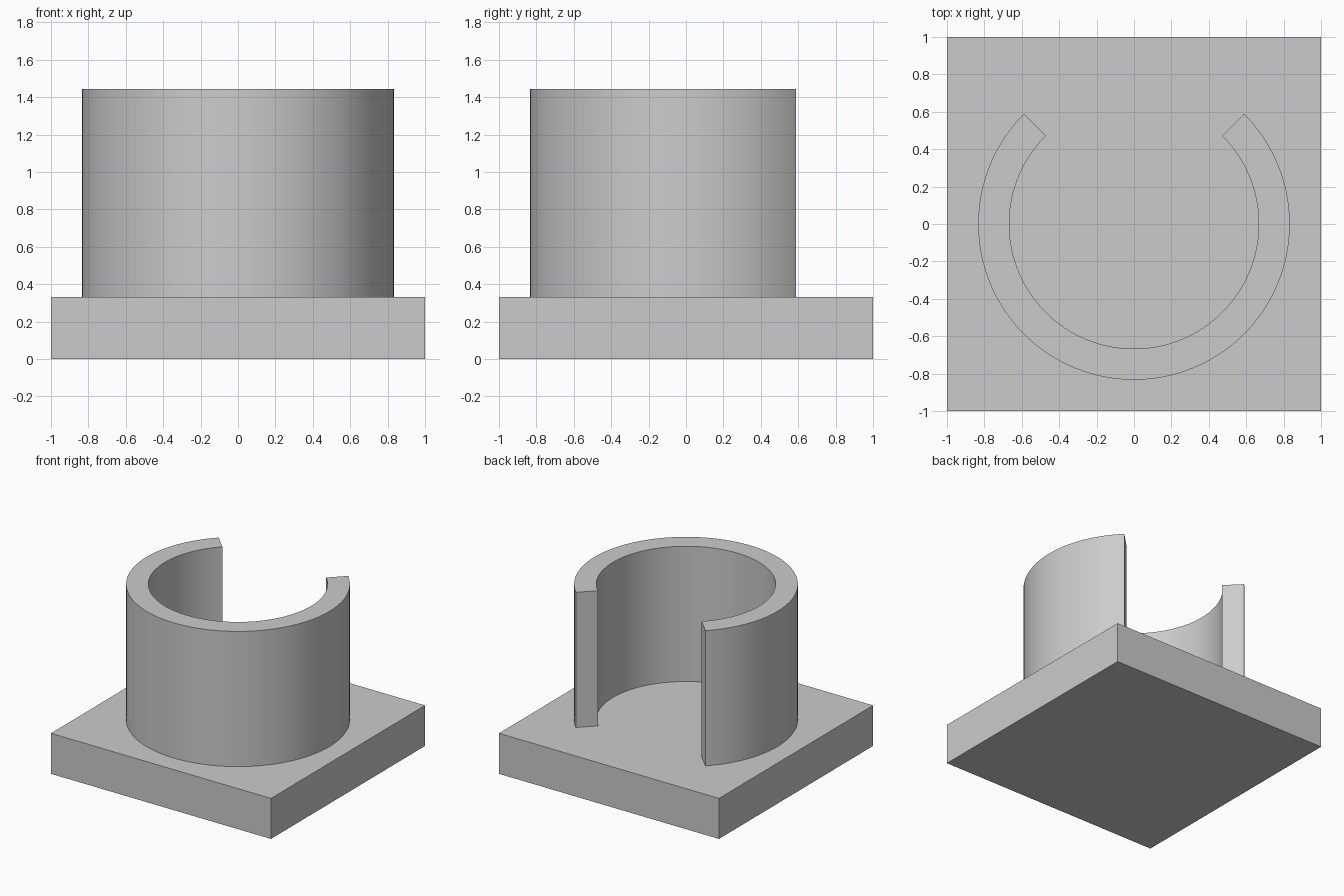
import bpy, bmesh
from math import sin, cos, pi, radians

cube = bpy.data.objects.get("Cube")
if cube:
    bpy.data.objects.remove(cube, do_unlink=True)

BASE_TOP, WALL_TOP = 0.333, 1.444
OUTER, INNER = 0.833, 0.667
SEGMENTS = 96

grey = bpy.data.materials.new("plain grey")
grey.use_nodes = True
colour = (0.6, 0.6, 0.6, 1)
grey.diffuse_color = colour
grey.node_tree.nodes["Principled BSDF"].inputs["Base Color"].default_value = colour


def extruded(name, outline, z0, z1):
    """Solid prism from a flat outline."""
    bm = bmesh.new()
    face = bm.faces.new([bm.verts.new((x, y, z0)) for x, y in outline])
    grown = bmesh.ops.extrude_face_region(bm, geom=[face], use_keep_orig=True)
    top = [v for v in grown["geom"] if isinstance(v, bmesh.types.BMVert)]
    bmesh.ops.translate(bm, verts=top, vec=(0, 0, z1 - z0))
    bmesh.ops.recalc_face_normals(bm, faces=bm.faces)
    mesh = bpy.data.meshes.new(name)
    bm.to_mesh(mesh)
    bm.free()
    mesh.materials.append(grey)
    obj = bpy.data.objects.new(name, mesh)
    bpy.context.collection.objects.link(obj)
    return obj


# Square base plate
extruded("base_plate", [(-1, -1), (1, -1), (1, 1), (-1, 1)], 0, BASE_TOP)

# Round wall, open for a quarter turn at the back
angles = [radians(135) + 1.5 * pi * i / SEGMENTS for i in range(SEGMENTS + 1)]
outline = [(OUTER * cos(a), OUTER * sin(a)) for a in angles]
outline += [(INNER * cos(a), INNER * sin(a)) for a in reversed(angles)]
wall = extruded("open_ring_wall", outline, BASE_TOP, WALL_TOP)

# Smooth curved sides, crisp rims and ends
bpy.ops.object.select_all(action="DESELECT")
wall.select_set(True)
bpy.context.view_layer.objects.active = wall
bpy.ops.object.shade_smooth_by_angle(angle=radians(30))
